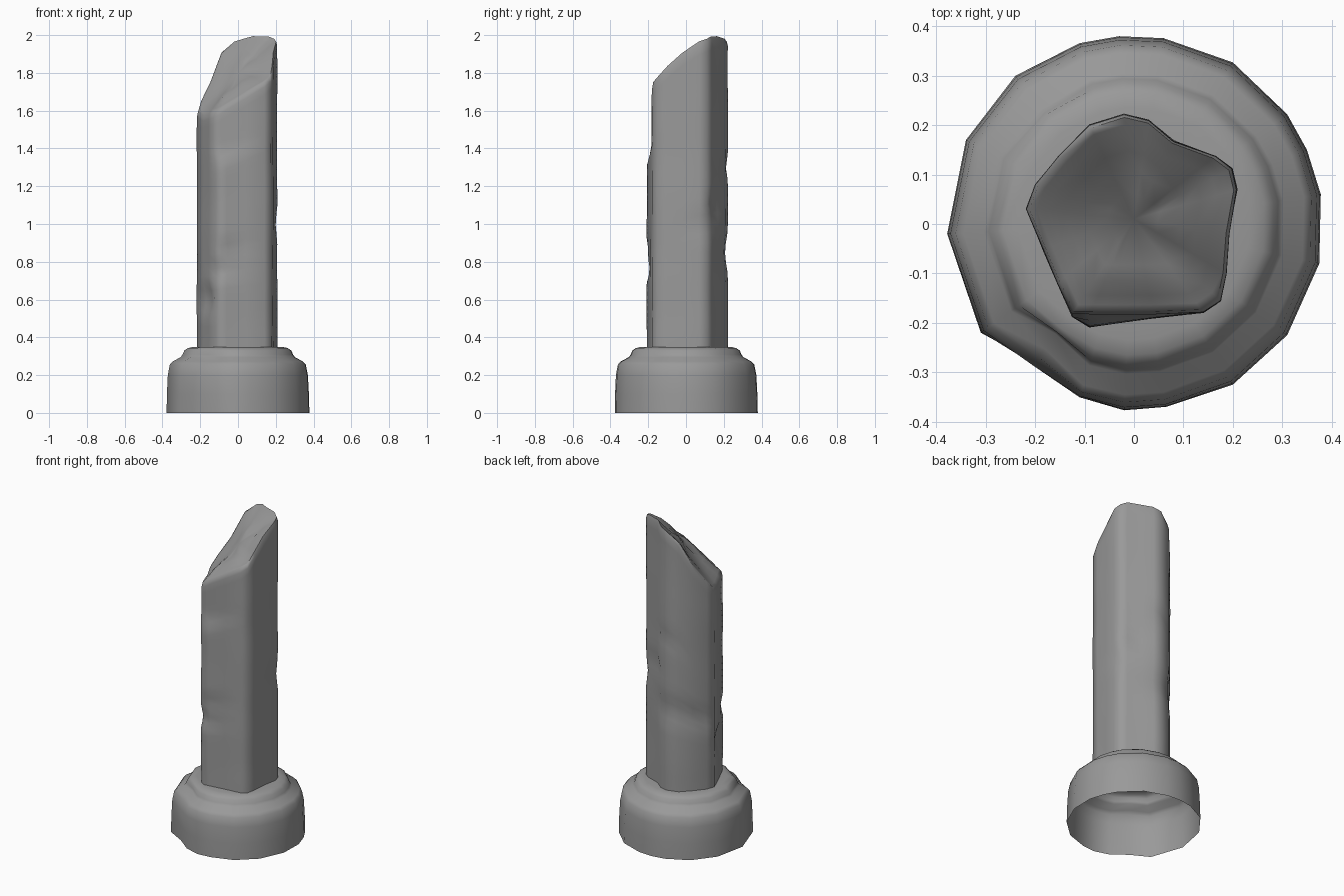
import bpy, bmesh, math
from mathutils import Vector, noise

if "Cube" in bpy.data.objects:
    bpy.data.objects.remove(bpy.data.objects["Cube"])

# Shaft cross-section: x, y and the height of the broken rim at that point
SECTION = [(-.218, .03, 1.59), (-.2, .08, 1.65), (-.15, .14, 1.75), (-.09, .2, 1.91),
           (-.02, .222, 1.97), (.03, .21, 1.985), (.08, .168, 2.0), (.165, .137, 2.0),
           (.198, .112, 1.985), (.208, .07, 1.97), (.192, -.02, 1.91), (.186, -.1, 1.84),
           (.175, -.155, 1.78), (.14, -.179, 1.75), (.04, -.19, 1.69), (-.06, -.204, 1.63),
           (-.09, -.208, 1.61), (-.125, -.187, 1.59), (-.155, -.12, 1.58), (-.185, -.05, 1.57)]

# Worn outline of the base foot
FOOT = [(-.378, -.02), (-.34, .17), (-.24, .3), (-.11, .366), (-.03, .38), (.06, .376),
        (.2, .327), (.31, .222), (.35, .15), (.378, .06), (.375, -.08), (.31, -.225),
        (.2, -.325), (.065, -.37), (-.02, -.377), (-.11, -.35), (-.2, -.28), (-.31, -.22)]

# Base profile: mean radius, height
PROFILE = [(.375, 0), (.374, .1), (.37, .2), (.36, .255), (.345, .272), (.303, .295),
           (.293, .308), (.284, .33), (.265, .343), (.235, .35), (.16, .35)]

# Chips knocked out of the stone: centre, radius, depth
CHIPS = [((-.17, -.1, .6), .12, .022), ((-.04, -.2, .86), .09, .014),
         ((-.1, -.21, .76), .08, .016),
         ((.13, .15, 1.1), .09, .015), ((-.02, .22, .85), .13, .011),
         ((-.02, .22, 1.3), .08, .009), ((-.16, .13, .8), .11, .014),
         ((.2, .09, 1.0), .1, .008),
         ((-.23, .2, .29), .08, .025), ((-.2, -.25, .29), .09, .02)]

# Dark grey stone
STONE = bpy.data.materials.new("dark_stone")
STONE.diffuse_color = (.32, .32, .32, 1)
STONE.use_nodes = True
STONE.node_tree.nodes["Principled BSDF"].inputs["Base Color"].default_value = STONE.diffuse_color


def chip(p):
    """Push a point toward the axis wherever a chip covers it."""
    p = Vector(p)
    inward = Vector((-p.x, -p.y, 0)).normalized()
    for centre, radius, depth in CHIPS:
        d = (p - Vector(centre)).length / radius
        if d < 1:
            p = p + inward * depth * (1 - d * d) ** 2 * 1.3
    return p


def loft(name, rings, cap_point=None, angle=50):
    bm = bmesh.new()
    rows = [[bm.verts.new(p) for p in ring] for ring in rings]
    n = len(rows[0])
    for a, b in zip(rows, rows[1:]):
        for i in range(n):
            j = (i + 1) % n
            bm.faces.new((a[i], a[j], b[j], b[i]))
    if cap_point:
        tip = bm.verts.new(cap_point)
        for i in range(n):
            bm.faces.new((rows[-1][i], rows[-1][(i + 1) % n], tip))
    # outlines run clockwise, so turn the open shell outward
    bmesh.ops.reverse_faces(bm, faces=bm.faces[:])
    mesh = bpy.data.meshes.new(name)
    bm.to_mesh(mesh)
    bm.free()
    mesh.materials.append(STONE)
    obj = bpy.data.objects.new(name, mesh)
    bpy.context.collection.objects.link(obj)
    bpy.ops.object.select_all(action='DESELECT')
    obj.select_set(True)
    bpy.context.view_layer.objects.active = obj
    bpy.ops.object.shade_smooth_by_angle(angle=math.radians(angle))
    return obj


# Stepped round base, an open shell underneath
base_rings = []
for radius, z in PROFILE:
    roundness = min(1, z / .35) * .7
    ring = []
    for x, y in FOOT:
        v = Vector((x, y, 0))
        r = v.length / .375 * (1 - roundness) + roundness
        v = v.normalized() * r * radius
        v.z = z
        ring.append(chip(v))
    base_rings.append(ring)
loft("column_base", base_rings)


def worn(x, y, z):
    """Front edge is worn back on the upper part of the shaft."""
    wear = max(0, min(1, (z - 1.3) / .1))
    limit = -.21 + .027 * wear
    return x, max(y, limit + (.004 * abs(x) if wear else 0)), z


# Five-lobed shaft rising to a slanted break
ROWS = 32
shaft_rings = []
for k in range(ROWS + 1):
    t = k / ROWS
    ring = []
    for x, y, top in SECTION:
        z = .345 + t * (top - .025 - .345)
        s = 1 + .014 * noise.noise(Vector((x * 6, y * 6, z * 4)))
        ring.append(chip(worn(x * s, y * s, z)))
    shaft_rings.append(ring)

# Rough broken top, closing in rings toward the middle
CENTRE = Vector((.0, .01, 1.8))
for s in (.97, .9, .8, .65, .48, .25):
    ring = []
    for x, y, top in SECTION:
        p = CENTRE.lerp(Vector(worn(x, y, top)), s)
        p.z += .035 * noise.noise(Vector((x * s * 12, y * s * 12, 3))) * (1 - s) ** .5
        ring.append(p)
    shaft_rings.append(ring)
loft("broken_shaft", shaft_rings, CENTRE, 75)
